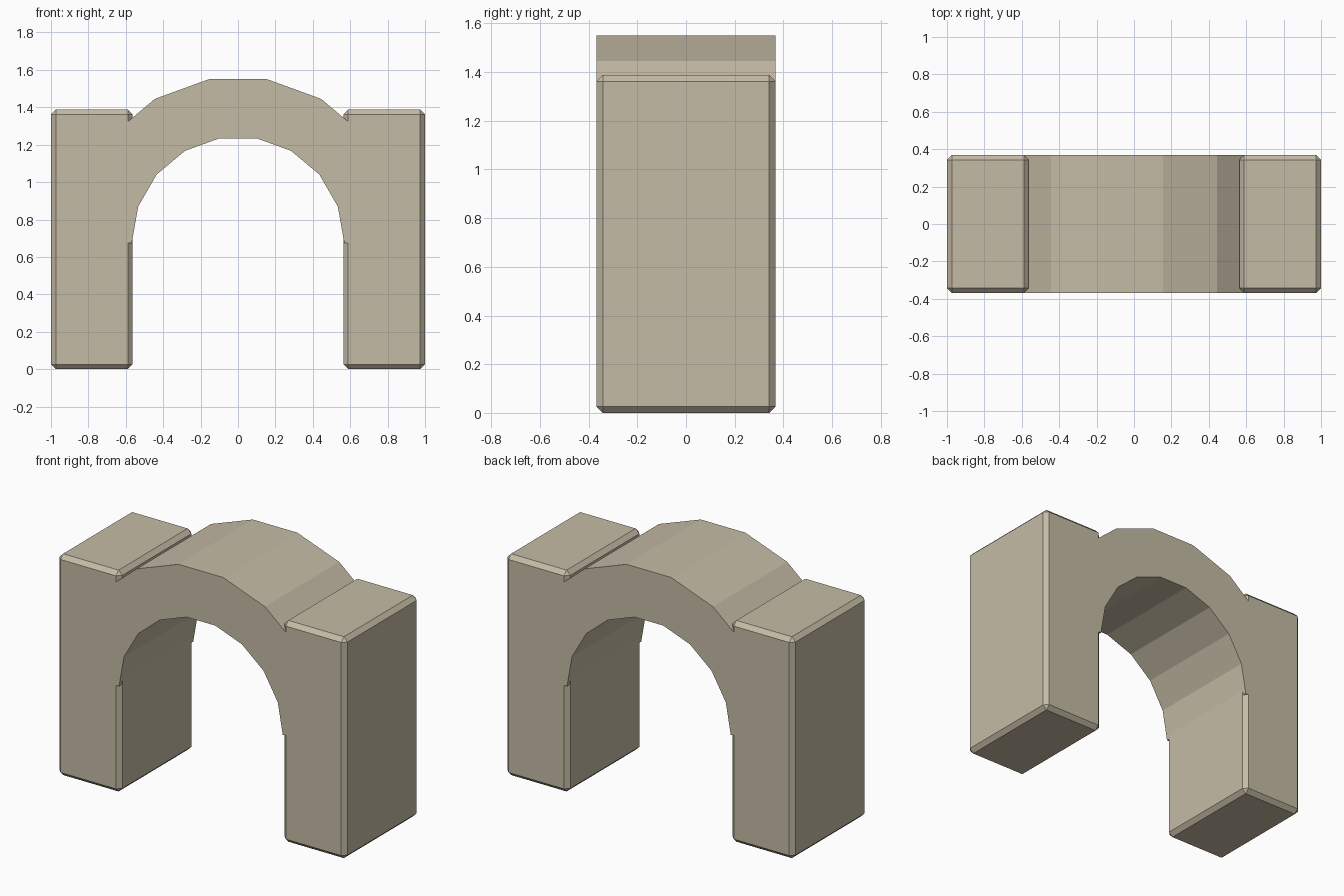
import bpy, bmesh
from math import sin, cos, radians

if "Cube" in bpy.data.objects:
    bpy.data.objects.remove(bpy.data.objects["Cube"])

HALF_DEPTH = 0.368
stone = bpy.data.materials.new("stone")
stone.diffuse_color = (0.56, 0.50, 0.38, 1)
stone.use_nodes = True
stone.node_tree.nodes["Principled BSDF"].inputs["Base Color"].default_value = stone.diffuse_color


def add_object(name, bm):
    bmesh.ops.recalc_face_normals(bm, faces=bm.faces)
    mesh = bpy.data.meshes.new(name)
    bm.to_mesh(mesh)
    bm.free()
    mesh.materials.append(stone)
    obj = bpy.data.objects.new(name, mesh)
    bpy.context.collection.objects.link(obj)
    return obj


# Two chamfered pillars
def pillar(name, side, inner=0.563, outer=1.0, height=1.388):
    bm = bmesh.new()
    bmesh.ops.create_cube(bm, size=1)
    bmesh.ops.scale(bm, vec=(outer - inner, 2 * HALF_DEPTH, height), verts=bm.verts)
    bmesh.ops.translate(bm, vec=(side * (inner + outer) / 2, 0, height / 2), verts=bm.verts)
    bmesh.ops.bevel(bm, geom=bm.edges[:], offset=0.026, offset_type='OFFSET',
                    segments=1, profile=0.5, affect='EDGES')
    add_object(name, bm)


pillar("left_pillar", -1)
pillar("right_pillar", 1)


# Half-ring arch of nine blocks, its ends buried in the pillars
def arch(name, r_in=0.568, r_out=0.889, spring_z=0.675, segments=9):
    bm = bmesh.new()
    sections = []
    for i in range(segments + 1):
        a = radians(180 * i / segments)
        corners = [(r_in, -HALF_DEPTH), (r_out, -HALF_DEPTH),
                   (r_out, HALF_DEPTH), (r_in, HALF_DEPTH)]
        sections.append([bm.verts.new((r * cos(a), y, spring_z + r * sin(a)))
                         for r, y in corners])
    for s, t in zip(sections, sections[1:]):
        for k in range(4):
            j = (k + 1) % 4
            bm.faces.new((s[k], s[j], t[j], t[k]))
    bm.faces.new(sections[0])
    bm.faces.new(sections[-1])
    add_object(name, bm)


arch("arch")
